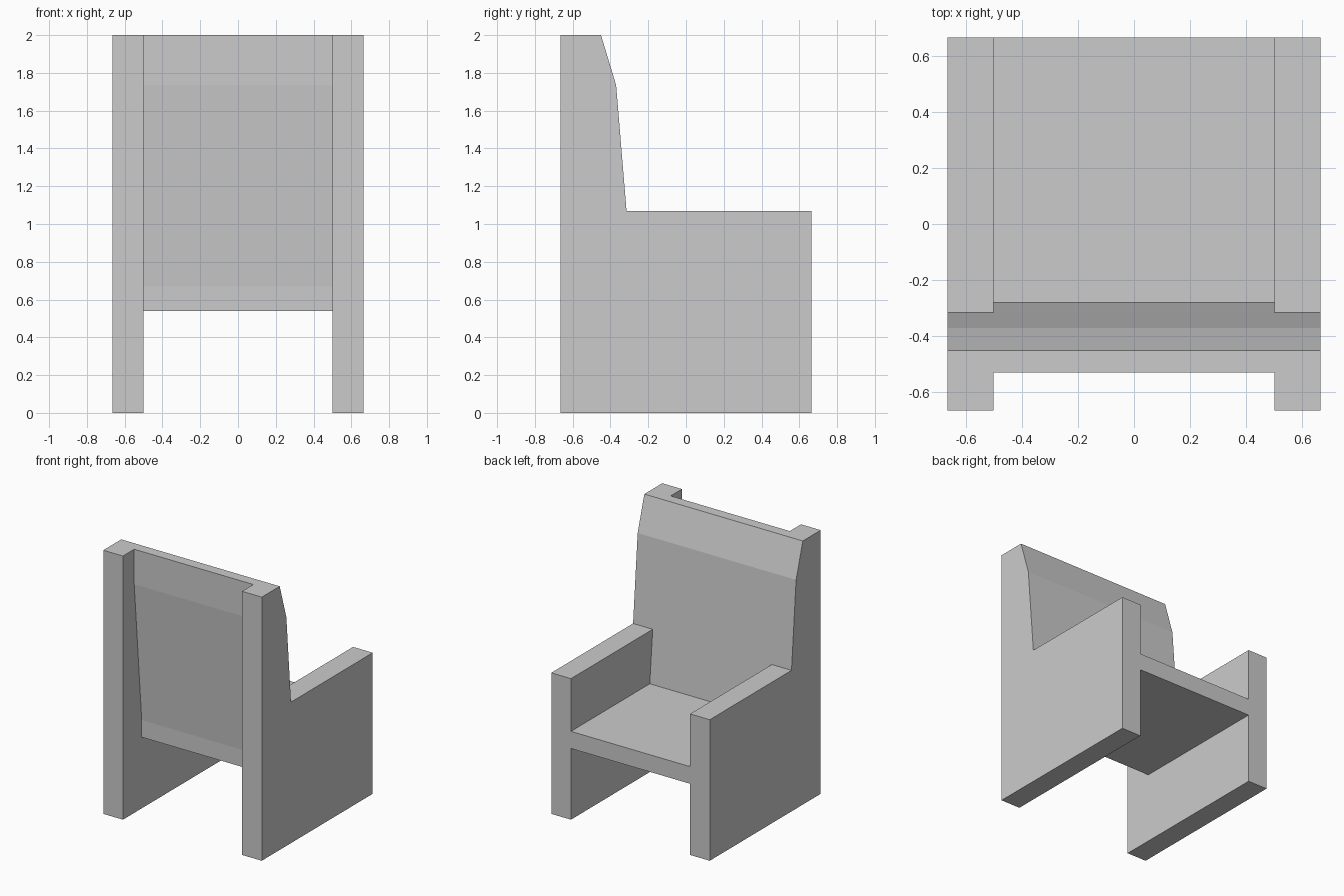
import bpy
import bmesh

cube = bpy.data.objects.get("Cube")
if cube:
    bpy.data.objects.remove(cube, do_unlink=True)

grey = bpy.data.materials.new("plain grey")
grey.use_nodes = True
colour = (0.6, 0.6, 0.6, 1)
grey.diffuse_color = colour
grey.node_tree.nodes["Principled BSDF"].inputs["Base Color"].default_value = colour

DEPTH = 0.665      # half depth and half width
INNER = 0.5        # inner face of the side panels
SEAT_LOW, SEAT_TOP, ARM = 0.54, 0.67, 1.07

# Front line of the backrest, from the arm up
slope = [(-0.315, ARM), (-0.37, 1.735), (-0.45, 2)]


def extrude_profile(name, profile, x0, x1):
    """Make a solid from a (y, z) outline swept from x0 to x1."""
    bm = bmesh.new()
    face = bm.faces.new([bm.verts.new((x0, y, z)) for y, z in profile])
    swept = bmesh.ops.extrude_face_region(bm, geom=[face])["geom"]
    verts = [v for v in swept if isinstance(v, bmesh.types.BMVert)]
    bmesh.ops.translate(bm, verts=verts, vec=(x1 - x0, 0, 0))
    bmesh.ops.recalc_face_normals(bm, faces=bm.faces)
    mesh = bpy.data.meshes.new(name)
    bm.to_mesh(mesh)
    bm.free()
    mesh.materials.append(grey)
    obj = bpy.data.objects.new(name, mesh)
    bpy.context.collection.objects.link(obj)
    return obj


# Side panels: leg, armrest and back post in one board
panel = [(-DEPTH, 0), (DEPTH, 0), (DEPTH, ARM)] + slope + [(-DEPTH, 2)]
for name, side in (("left_side_panel", 1), ("right_side_panel", -1)):
    extrude_profile(name, panel, side * INNER, side * DEPTH)

# Seat and sloping backrest as one continuous board
seat_back = [(-0.44, SEAT_LOW), (DEPTH, SEAT_LOW), (DEPTH, SEAT_TOP),
             (-0.28, SEAT_TOP)] + slope + [
             (-0.53, 2), (-0.53, 1.735), (-0.44, SEAT_TOP)]
extrude_profile("seat_and_backrest", seat_back, -INNER, INNER)
